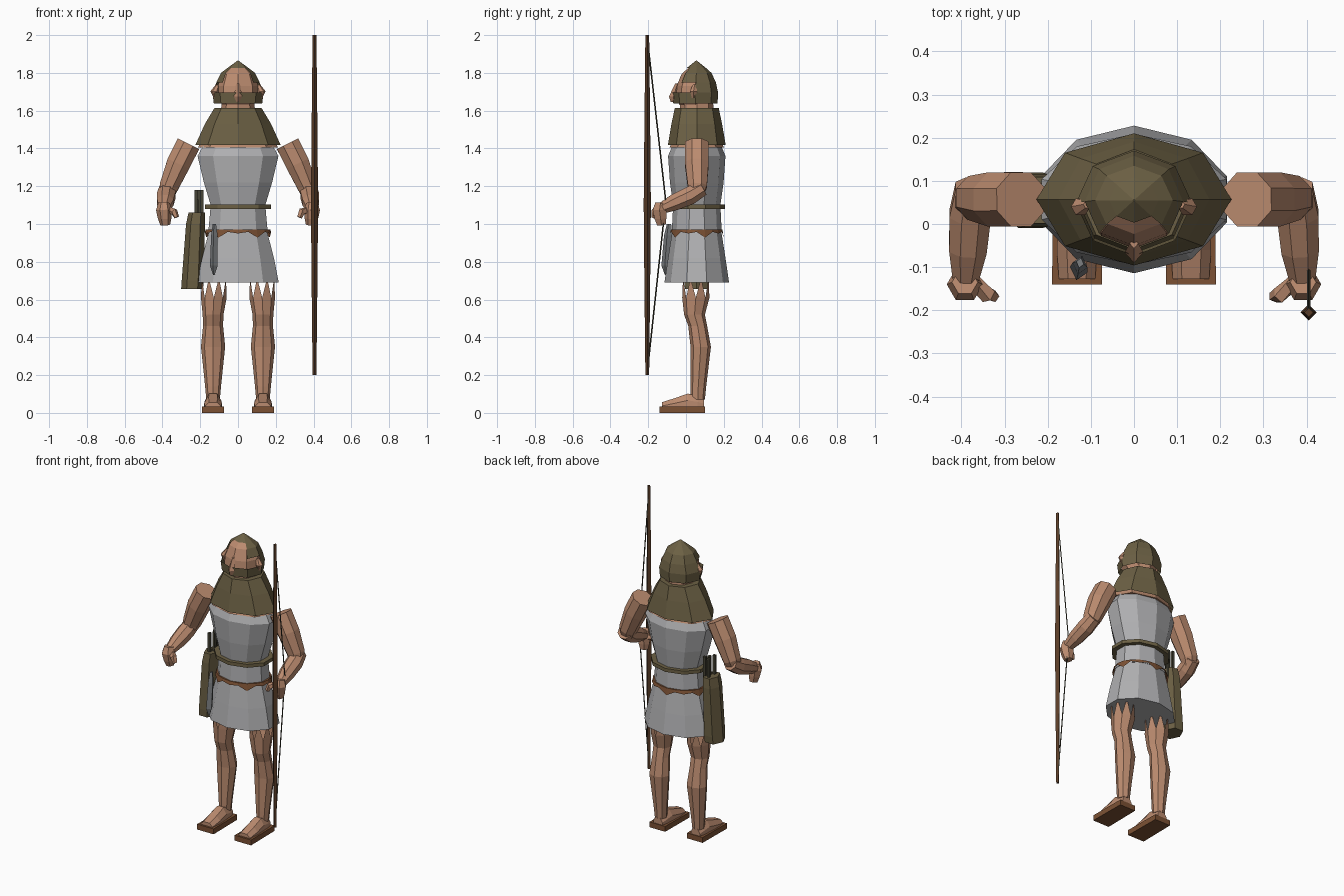
import bpy, bmesh, math
from mathutils import Vector

if "Cube" in bpy.data.objects:
    bpy.data.objects.remove(bpy.data.objects["Cube"])


def mat(name, rgb):
    m = bpy.data.materials.new(name)
    m.diffuse_color = (*rgb, 1)
    m.use_nodes = True
    m.node_tree.nodes["Principled BSDF"].inputs["Base Color"].default_value = m.diffuse_color
    return m


SKIN = mat("skin", (0.50, 0.26, 0.16))
OLIVE = mat("olive cloth", (0.15, 0.118, 0.058))
GREY = mat("grey tunic", (0.43, 0.43, 0.44))
BROWN = mat("brown leather", (0.20, 0.082, 0.034))
WOOD = mat("dark wood", (0.10, 0.045, 0.02))
DARK = mat("dark olive", (0.06, 0.055, 0.035))
STEEL = mat("blade steel", (0.20, 0.21, 0.22))


def finish(name, bm, material):
    bmesh.ops.recalc_face_normals(bm, faces=bm.faces)
    me = bpy.data.meshes.new(name)
    bm.to_mesh(me)
    bm.free()
    me.materials.append(material)
    ob = bpy.data.objects.new(name, me)
    bpy.context.collection.objects.link(ob)
    return ob


def skin_rings(bm, rings, bottom=True, top=True):
    """Bridge rings of points with quads and cap the ends."""
    vs = [[bm.verts.new(p) for p in r] for r in rings]
    n = len(vs[0])
    for a, b in zip(vs, vs[1:]):
        for i in range(n):
            j = (i + 1) % n
            bm.faces.new((a[i], a[j], b[j], b[i]))
    if bottom:
        bm.faces.new(vs[0])
    if top:
        bm.faces.new(vs[-1])
    return vs


def ring(n, cx, cy, z, rx, ry, offset=90):
    angles = [math.radians(offset + 360 * i / n) for i in range(n)]
    return [(cx + rx * math.cos(a), cy + ry * math.sin(a), z) for a in angles]


def loft(name, material, n, sections, offset=90, bottom=True, top=True):
    """Horizontal elliptical sections (cx, cy, z, rx, ry)."""
    bm = bmesh.new()
    skin_rings(bm, [ring(n, *s, offset) for s in sections], bottom, top)
    return finish(name, bm, material)


def tube(name, material, path, radii, n=8, spin=0.0):
    """Limb following a path, with one radius for each point."""
    pts = [Vector(p) for p in path]
    rings = []
    for i, p in enumerate(pts):
        d = (pts[min(i + 1, len(pts) - 1)] - pts[max(i - 1, 0)]).normalized()
        side = Vector((1, 0, 0)) - d * d.x
        side.normalize()
        up = d.cross(side)
        rings.append([p + radii[i] * (side * math.cos(a) + up * math.sin(a))
                      for a in (spin + math.tau * k / n for k in range(n))])
    bm = bmesh.new()
    skin_rings(bm, rings)
    return finish(name, bm, material)


C = 0.057  # body axis in y

# Tunic and skirt
loft("tunic", GREY, 10, [(0, C, 0.96, .165, .132), (0, C, 1.10, .152, .125),
     (0, C, 1.22, .19, .142), (0, C, 1.36, .225, .152), (0, C, 1.412, .195, .13)])
loft("skirt", GREY, 10, [(0, C, 0.69, .227, .171), (0, C, 0.82, .20, .152),
     (0, C, 0.96, .162, .13)])

# Ragged leather trim between tunic and skirt
bm = bmesh.new()
low, high = ring(20, 0, C, .95, .176, .142), ring(20, 0, C, .972, .17, .136)
low = [(x, y, z - (.022 if i % 4 == 0 else 0) + (.008 if i % 2 else 0))
       for i, (x, y, z) in enumerate(low)]
skin_rings(bm, [low, high], False, True)
finish("ragged_trim", bm, BROWN)

# Belt
loft("belt", OLIVE, 10, [(0, C, 1.08, .185, .15), (0, C, 1.102, .185, .15)])

# Shoulders, neck and shoulder cape
loft("shoulders_and_neck", SKIN, 8, [(0, C, 1.405, .212, .145), (0, C, 1.43, .20, .13),
     (0, C, 1.60, .09, .09), (0, C, 1.66, .085, .085)])
loft("shoulder_cape", OLIVE, 8, [(0, C, 1.418, .226, .153), (0, C, 1.53, .175, .134),
     (0, C, 1.615, .124, .116)], bottom=False)

# Head
loft("head", SKIN, 8, [(0, .05, 1.63, .085, .085), (0, .045, 1.68, .108, .102),
     (0, .048, 1.73, .108, .098), (0, .055, 1.795, .085, .078), (0, C, 1.83, .045, .04)])

# Hood, open over the face
bm = bmesh.new()
skin_rings(bm, [ring(8, 0, *s) for s in (
    (.05, 1.637, .128, .117), (.048, 1.695, .135, .122), (.052, 1.75, .114, .106),
    (.055, 1.80, .09, .08), (.055, 1.825, .057, .052), (.055, 1.865, .002, .002))],
    bottom=False)
gone = []
for f in bm.faces:
    c = f.calc_center_median()
    front = c.y < .0 and abs(c.x) < .06
    side = c.y < .04 and not front
    if (front and 1.70 < c.z < 1.83) or (side and 1.70 < c.z < 1.75):
        gone.append(f)
bmesh.ops.delete(bm, geom=gone, context='FACES')
finish("hood", bm, OLIVE)

# Nose
loft("nose", SKIN, 4, [(0, -.068, 1.645, .008, .012), (0, -.066, 1.675, .022, .024),
     (0, -.045, 1.745, .01, .012)])

# Paired parts
for s, label in ((-1, "right"), (1, "left")):
    # Ears
    tube(label + "_ear", SKIN, [(s * .117, .04, 1.665), (s * .124, .04, 1.70),
         (s * .108, .045, 1.735)], [.010, .022, .010], 6)

    # Arm: upper arm, elbow, forearm
    tube(label + "_upper_arm", SKIN, [(s * .262, C, 1.425), (s * .315, C, 1.32),
         (s * .365, .06, 1.20), (s * .377, .05, 1.155)], [.068, .068, .055, .042], 8, .39)
    tube(label + "_forearm", SKIN, [(s * .372, .085, 1.19), (s * .38, .02, 1.15),
         (s * .385, -.06, 1.115), (s * .39, -.125, 1.085)], [.045, .052, .047, .033], 8, .39)
    # Fist and thumb
    tube(label + "_fist", SKIN, [(s * .392, -.135, 1.112), (s * .392, -.14, 1.075),
         (s * .388, -.135, 1.03), (s * .385, -.13, .995)], [.030, .042, .036, .026], 6)
    tube(label + "_thumb", SKIN, [(s * .37, -.135, 1.075), (s * .338, -.165, 1.065),
         (s * .325, -.168, 1.035)], [.018, .02, .014], 5)

    # Leg with pointed upper ends
    x = s * .132
    bm = bmesh.new()
    vs = skin_rings(bm, [ring(8, x + s * dx, *r) for dx, *r in (
        (0, .062, .07, .036, .038), (0, .065, .14, .042, .042),
        (0, .078, .35, .064, .054), (0, .062, .46, .053, .05),
        (0, .045, .52, .055, .055), (-.004, .052, .61, .068, .072))], top=False)[-1]
    for i in range(8):
        a, b = vs[i], vs[(i + 1) % 8]
        m = (a.co + b.co) / 2
        tip = bm.verts.new((x + (m.x - x) * 1.1, .052 + (m.y - .052) * 1.1, .715))
        bm.faces.new((a, b, tip))
    finish(label + "_leg", bm, SKIN)

    # Foot, from heel to toes
    bm = bmesh.new()
    skin_rings(bm, [[(x + u * w, y, z) for u, z in
                     ((-1, .03), (1, .03), (1, h * .65), (.5, h), (-.5, h), (-1, h * .65))]
                    for y, w, h in ((.095, .032, .075), (.06, .04, .09), (.01, .043, .102),
                                    (-.06, .047, .078), (-.128, .042, .056))])
    finish(label + "_foot", bm, SKIN)

    # Sandal sole
    bm = bmesh.new()
    skin_rings(bm, [[(x + u, y, z) for u, y in
                     ((-.058, -.14), (.058, -.14), (.055, .1), (-.055, .1))]
                    for z in (0, .034)])
    finish(label + "_sole", bm, BROWN)

# Bow and string
B = (.405, -.205)
loft("bow_stave", WOOD, 4, [(*B, .2, .010, .010), (*B, .65, .015, .015),
     (*B, 1.1, .019, .019), (*B, 1.55, .015, .015), (*B, 2.0, .010, .010)])
tube("bow_string", DARK, [(.405, -.205, 1.985), (.405, -.107, 1.12), (.405, -.205, .215)],
     [.004] * 3, 4)

# Dagger blade
loft("dagger", STEEL, 4, [(-.128, -.108, .73, .004, .004), (-.128, -.106, .78, .021, .025),
     (-.125, -.095, .94, .018, .022), (-.125, -.09, 1.0, .009, .012)], offset=75)

# Quiver and arrows
loft("quiver", OLIVE, 6, [(-.243, .055, .655, .058, .07), (-.24, .055, .70, .058, .074),
     (-.225, .055, 1.0, .05, .07), (-.218, .055, 1.06, .044, .062)], offset=60)
for i, (x, y) in enumerate(((-.222, .03), (-.205, .055), (-.19, .08), (-.22, .085))):
    loft("arrow_%d" % (i + 1), DARK, 4, [(x, y, 1.0, .010, .010),
         (x, y, 1.18, .012, .012)], offset=45)
